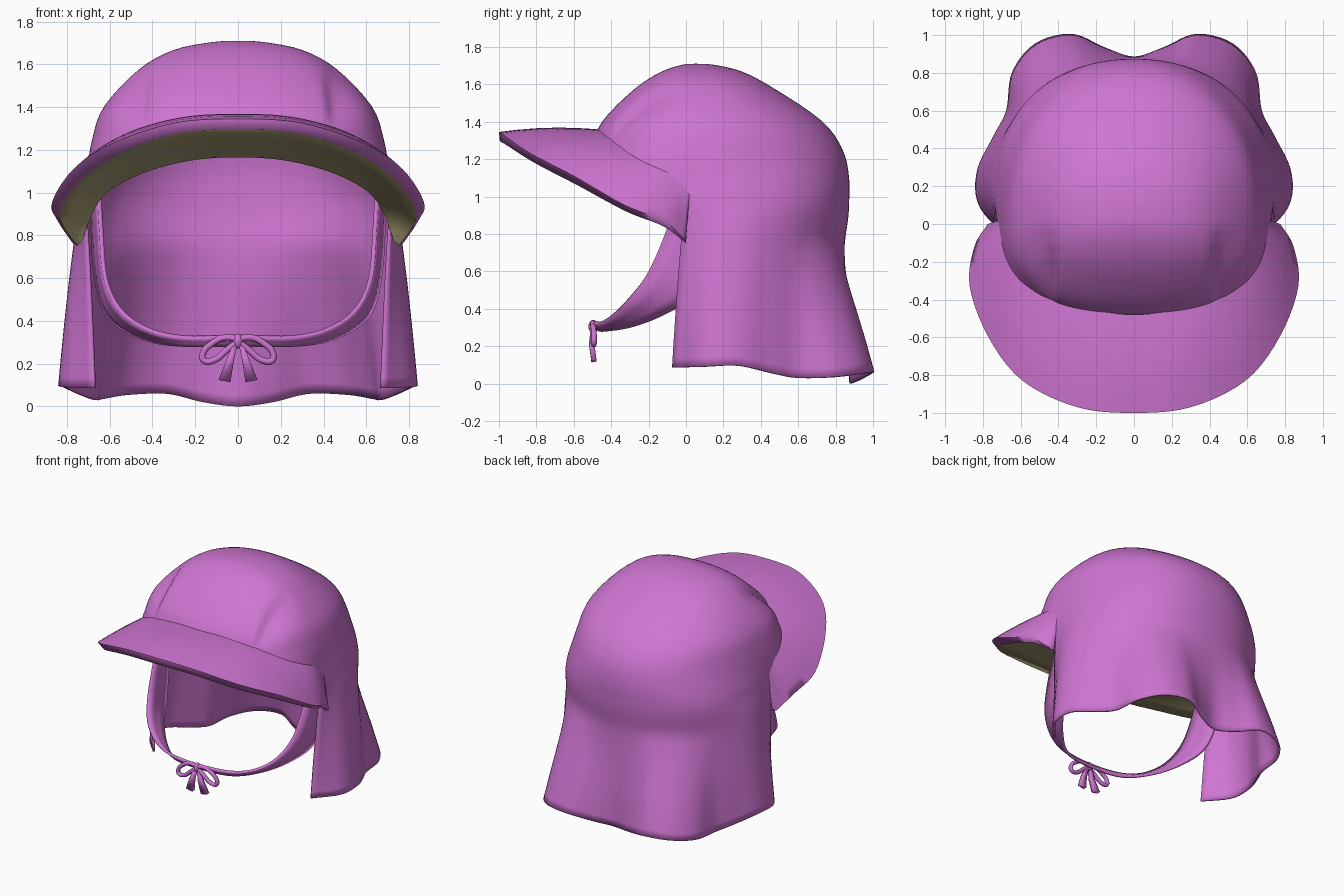
import bpy, bmesh, math
from mathutils import Vector

if "Cube" in bpy.data.objects:
    bpy.data.objects.remove(bpy.data.objects["Cube"])

def material(name, rgb):
    m = bpy.data.materials.new(name)
    m.diffuse_color = (*rgb, 1)
    m.use_nodes = True
    m.node_tree.nodes["Principled BSDF"].inputs["Base Color"].default_value = m.diffuse_color
    return m

PINK = material("orchid_cloth", (0.62, 0.178, 0.64))
OLIVE = material("olive_lining", (0.43, 0.37, 0.19))

def spline(pts, t, mirrored=True):
    """Catmull-Rom point, t in 0..1; the path may start on the x=0 mirror plane."""
    p = [Vector(q) for q in pts]
    first = p[1].copy() if mirrored else 2 * p[0] - p[1]
    if mirrored:
        first[0] = -first[0]
    p = [first] + p + [2 * p[-1] - p[-2]]
    s = t * (len(pts) - 1)
    i = min(int(s), len(pts) - 2)
    u = s - i
    a, b, c, d = p[i:i + 4]
    return 0.5 * (2 * b + (c - a) * u + (2 * a - 5 * b + 4 * c - d) * u * u
                  + (3 * b - a - 3 * c + d) * u ** 3)

def finish(name, bm, mats=(PINK,), thick=0.0, mirror=True, angle=45):
    me = bpy.data.meshes.new(name)
    bmesh.ops.recalc_face_normals(bm, faces=bm.faces)
    bm.to_mesh(me)
    bm.free()
    ob = bpy.data.objects.new(name, me)
    bpy.context.collection.objects.link(ob)
    for m in mats:
        me.materials.append(m)
    bpy.ops.object.select_all(action='DESELECT')
    ob.select_set(True)
    bpy.context.view_layer.objects.active = ob
    bpy.ops.object.shade_smooth_by_angle(angle=math.radians(angle))
    if mirror:
        mod = ob.modifiers.new("mirror", 'MIRROR')
        mod.merge_threshold = 0.002
    if thick:
        mod = ob.modifiers.new("thickness", 'SOLIDIFY')
        mod.thickness = thick
        mod.offset = 0
    return ob

def add_grid(bm, rows, mat=0):
    for r0, r1 in zip(rows, rows[1:]):
        for i in range(min(len(r0), len(r1)) - 1):
            f = bm.faces.new((r0[i], r0[i + 1], r1[i + 1], r1[i]))
            f.material_index = mat

def smooth(x):
    x = max(0.0, min(1.0, x))
    return x * x * (3 - 2 * x)

# Crown profile: half width, height, front y, back y
CROWN = [(0.004, 1.703, 0.046, 0.054), (0.12, 1.697, -0.02, 0.15), (0.30, 1.66, -0.13, 0.30),
         (0.46, 1.57, -0.27, 0.47), (0.62, 1.40, -0.44, 0.72), (0.675, 1.25, -0.50, 0.83),
         (0.70, 1.10, -0.52, 0.865), (0.72, 0.95, -0.53, 0.865)]
# Flap hem from centre back to front edge
HEM = [(0, 0.88, 0.0), (0.16, 0.93, 0.02), (0.33, 1.0, 0.06), (0.52, 0.95, 0.055),
       (0.64, 0.80, 0.035), (0.67, 0.60, 0.03), (0.74, 0.46, 0.055), (0.825, 0.28, 0.095),
       (0.815, 0.10, 0.09), (0.67, -0.07, 0.085)]
Q = 48

def crown_point(row, k):
    a, z, yf, yb = row
    phi = math.pi / 2 * (1 - k / Q)
    c, s = abs(math.cos(phi)), abs(math.sin(phi))
    yc = 0.05 * smooth((z - 1.0) / 0.7)
    n = 2.2 if k <= Q else 2.4
    x = a * c ** (2 / n) if k % (2 * Q) else 0.0
    y = yc + ((yb - yc) if k <= Q else (yf - yc)) * s ** (2 / n)
    if k <= Q:
        # the lower crown swells out towards the flap
        x += 0.05 * smooth((1.25 - z) / 0.3) * math.sin(2 * phi)
    else:
        # front wall stops higher; side panels tuck in behind the front panel
        if z < 1.25:
            z = 1.25 - (1.25 - z) * (1.25 - (0.95 + 0.215 * s)) / 0.30
        e = x - 0.40
        if e > 0 and 1.3 < z < 1.62:
            d = smooth(e / 0.05) * (1 - smooth((e - 0.03) / 0.17)) * smooth(s / 0.35)
            d *= 0.04 * math.sin(math.pi * (z - 1.3) / 0.32)
            x -= d * 0.5
            y += d
    return Vector((x, y, z))

# Crown and neck flap, one continuous sheet
bm = bmesh.new()
R = 28
rows = []
for j in range(R + 1):
    row = spline(CROWN, j / R, False)
    rows.append([bm.verts.new(crown_point(row, k)) for k in range(2 * Q + 1)])
bm.faces.new(rows[0])
add_grid(bm, rows)
flap = [rows[-1][:Q + 1]]
for j in range(1, 19):
    v = j / 18
    ring = []
    for k in range(Q + 1):
        top, hem = rows[-1][k].co, spline(HEM, k / Q)
        side = smooth((k / Q - 0.45) / 0.3)
        # folds begin lower at the back than at the sides
        w = side * v ** 0.7 + (1 - side) * max(0, (v - 0.2) / 0.8) ** 1.05
        p = top.lerp(hem, w)
        p.y -= (1 - side) * 0.025 * smooth(v / 0.25) * (1 - smooth((v - 0.25) / 0.6))
        p.z = top.z + (hem.z - top.z) * v
        ring.append(bm.verts.new(p))
    flap.append(ring)
add_grid(bm, flap)
finish("crown_and_neck_flap", bm, thick=0.014)

# Brim: wedge with cloth top and rim, olive underside
TOP_IN = [(0, -.48, 1.36), (.22, -.45, 1.35), (.42, -.37, 1.31), (.57, -.24, 1.24),
          (.665, -.10, 1.165), (.70, -.03, 1.09), (.715, .02, 1.03)]
OUT_TOP = [(0, -1, 1.345), (.30, -.97, 1.325), (.59, -.83, 1.23), (.77, -.6, 1.11),
           (.87, -.33, .955), (.845, -.12, .87), (.775, .0, .765)]
OUT_LOW = [(0, -.995, 1.295), (.29, -.96, 1.275), (.56, -.81, 1.18), (.73, -.58, 1.06),
           (.83, -.32, .92), (.815, -.12, .84), (.75, 0, .75)]
LOW_IN = [(0, -.53, 1.165), (.22, -.50, 1.15), (.42, -.42, 1.10), (.57, -.28, 1.03),
          (.645, -.14, .965), (.69, -.05, .88), (.735, 0, .76)]
bm = bmesh.new()
N = 30

def brim_row(a, b, f, lift=0.0):
    return [bm.verts.new(spline(a, i / N).lerp(spline(b, i / N), f) + Vector((0, 0, lift)))
            for i in range(N + 1)]

top = [brim_row(TOP_IN, OUT_TOP, f, 0.06 * f * (1 - f)) for f in (0, .2, .4, .6, .8, 1)]
under = [brim_row(OUT_LOW, LOW_IN, f, 0.04 * f * (1 - f)) for f in (0, .33, .67, 1)]
add_grid(bm, top + under[:1])
add_grid(bm, under, 1)
bm.faces.new([r[-1] for r in top + under])
finish("brim", bm, (PINK, OLIVE), angle=75)

# Chin strap, widening towards the ears
FRONT = [(0, -.50, .33), (.25, -.46, .325), (.42, -.40, .36), (.55, -.31, .45),
         (.62, -.20, .60), (.64, -.10, .83), (.65, -.05, 1.02)]
BACK = [(0, -.46, .285), (.25, -.42, .285), (.42, -.28, .31), (.55, -.12, .37),
        (.63, .02, .46), (.67, .10, .65), (.685, .15, .95)]
bm = bmesh.new()
add_grid(bm, [[bm.verts.new(spline(FRONT, i / N).lerp(spline(BACK, i / N), f)) for i in range(N + 1)]
              for f in (0, .33, .67, 1)])
finish("chin_strap", bm, thick=0.02)

# Bow: knot, loops and tails
bm = bmesh.new()
bmesh.ops.create_uvsphere(bm, u_segments=14, v_segments=8, radius=0.027)
for v in bm.verts:
    v.co = Vector((v.co.x * 0.9, v.co.y - 0.495, v.co.z * 1.3 + 0.305))
finish("bow_knot", bm, mirror=False)

LOOP = [(.005, .315), (.06, .322), (.12, .295), (.165, .245), (.16, .215), (.115, .215), (.05, .265), (.005, .30)]
for side, name in ((1, "right"), (-1, "left")):
    cu = bpy.data.curves.new("bow_loop_" + name, 'CURVE')
    cu.dimensions = '3D'
    cu.bevel_depth = 0.015
    cu.bevel_resolution = 2
    cu.resolution_u = 5
    sp = cu.splines.new('BEZIER')
    sp.bezier_points.add(len(LOOP) - 1)
    for b, (x, z) in zip(sp.bezier_points, LOOP):
        b.co = (side * x, -0.50 + 0.05 * x, z)
        b.handle_left_type = b.handle_right_type = 'AUTO'
    cu.materials.append(PINK)
    bpy.context.collection.objects.link(bpy.data.objects.new("bow_loop_" + name, cu))

bm = bmesh.new()
add_grid(bm, [[bm.verts.new((x0, y, z0)), bm.verts.new((x1, y, z1))] for x0, x1, y, z0, z1 in
              ((.002, .022, -.495, .30, .295), (.020, .055, -.505, .21, .215), (.035, .09, -.492, .115, .125))])
finish("bow_tails", bm, thick=0.028)
